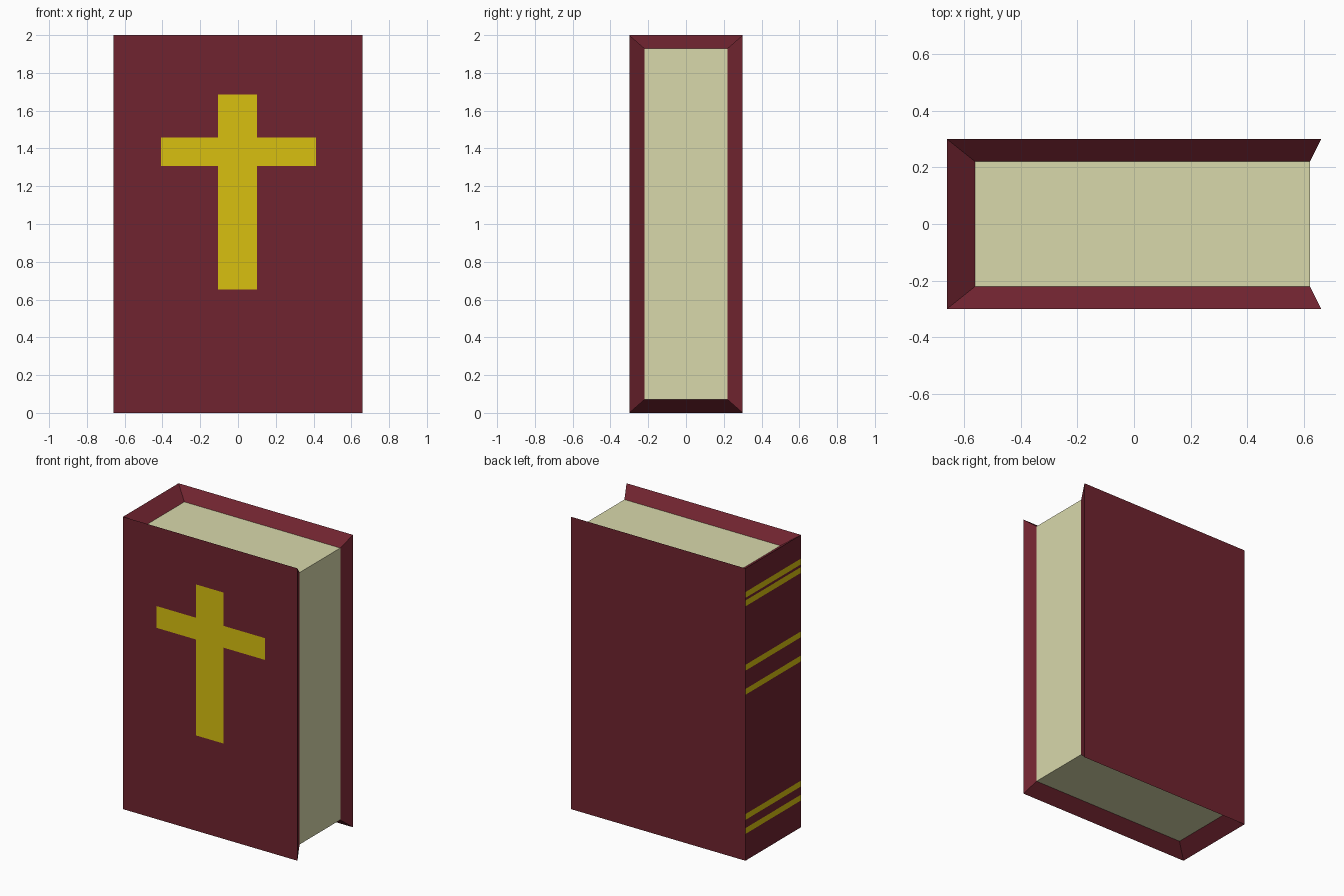
import bpy
import bmesh
from mathutils import Vector

if "Cube" in bpy.data.objects:
    bpy.data.objects.remove(bpy.data.objects["Cube"])


def material(name, rgb):
    m = bpy.data.materials.new(name)
    m.diffuse_color = (*rgb, 1)
    m.use_nodes = True
    m.node_tree.nodes["Principled BSDF"].inputs["Base Color"].default_value = m.diffuse_color
    return m


RED = material("dark red cover", (0.163, 0.0174, 0.029))
GOLD = material("gold", (0.69, 0.53, 0.005))
PAPER = material("cream paper", (0.69, 0.69, 0.41))

OUTER = ((-0.66, 0.66), (-0.30, 0.30), (0.0, 2.0))
INNER = ((-0.56, 0.62), (-0.22, 0.22), (0.07, 1.93))

# Corner order around each side of a box: (axis, side) -> four index triples
SIDES = {
    "front": [(0, 0, 0), (1, 0, 0), (1, 0, 1), (0, 0, 1)],
    "back": [(1, 1, 0), (0, 1, 0), (0, 1, 1), (1, 1, 1)],
    "spine": [(0, 1, 0), (0, 0, 0), (0, 0, 1), (0, 1, 1)],
    "fore": [(1, 0, 0), (1, 1, 0), (1, 1, 1), (1, 0, 1)],
    "top": [(0, 0, 1), (1, 0, 1), (1, 1, 1), (0, 1, 1)],
    "bottom": [(0, 1, 0), (1, 1, 0), (1, 0, 0), (0, 0, 0)],
}
CLOSED = ("front", "back", "spine")
OPEN = ("fore", "top", "bottom")


def corners(bm, box):
    return {(i, j, k): bm.verts.new((box[0][i], box[1][j], box[2][k]))
            for i in (0, 1) for j in (0, 1) for k in (0, 1)}


def finish(bm, name, mats):
    me = bpy.data.meshes.new(name)
    bm.to_mesh(me)
    bm.free()
    for m in mats:
        me.materials.append(m)
    ob = bpy.data.objects.new(name, me)
    bpy.context.collection.objects.link(ob)
    return ob


def slice_side(bm, normal, axis, values):
    """Cut the flat faces looking along normal at the given coordinates."""
    n, cut = Vector(normal), Vector((0, 0, 0))
    cut[axis] = 1
    for v in values:
        bm.normal_update()
        faces = [f for f in bm.faces if f.normal.dot(n) > 0.999]
        edges = {e for f in faces for e in f.edges}
        verts = {p for f in faces for p in f.verts}
        bmesh.ops.bisect_plane(bm, geom=faces + list(edges) + list(verts),
                               plane_co=cut * v, plane_no=cut)


# Cover: three outer boards whose rims slope inwards to the page block
bm = bmesh.new()
out, inn = corners(bm, OUTER), corners(bm, INNER)
for s in CLOSED:
    bm.faces.new([out[c] for c in SIDES[s]])
open_edges = {frozenset((SIDES[s][i], SIDES[s][i - 1])) for s in OPEN for i in range(4)}
for s in CLOSED:
    for i in range(4):
        a, b = SIDES[s][i - 1], SIDES[s][i]
        if frozenset((a, b)) in open_edges:
            bm.faces.new([out[b], out[a], inn[a], inn[b]])
bmesh.ops.delete(bm, geom=[v for v in bm.verts if not v.link_faces], context='VERTS')

# Cross on the front board and bands on the spine, cut into the faces
UPRIGHT = (-0.107, 0.10, 0.652, 1.685)
ARM = (-0.407, 0.414, 1.308, 1.457)
BANDS = [(z - 0.02, z + 0.02) for z in (0.203, 0.299, 1.155, 1.32, 1.76, 1.818)]
slice_side(bm, (0, -1, 0), 0, UPRIGHT[:2] + ARM[:2])
slice_side(bm, (0, -1, 0), 2, UPRIGHT[2:] + ARM[2:])
slice_side(bm, (-1, 0, 0), 2, [z for band in BANDS for z in band])
bm.normal_update()
for f in bm.faces:
    c = f.calc_center_median()
    if f.normal.y < -0.999:
        f.material_index = int(any(r[0] < c.x < r[1] and r[2] < c.z < r[3]
                                   for r in (UPRIGHT, ARM)))
    elif f.normal.x < -0.999:
        f.material_index = int(any(lo < c.z < hi for lo, hi in BANDS))
finish(bm, "cover", (RED, GOLD))

# Page block: only the three exposed sides
bm = bmesh.new()
inn = corners(bm, INNER)
for s in OPEN:
    bm.faces.new([inn[c] for c in SIDES[s]])
finish(bm, "pages", (PAPER,))
